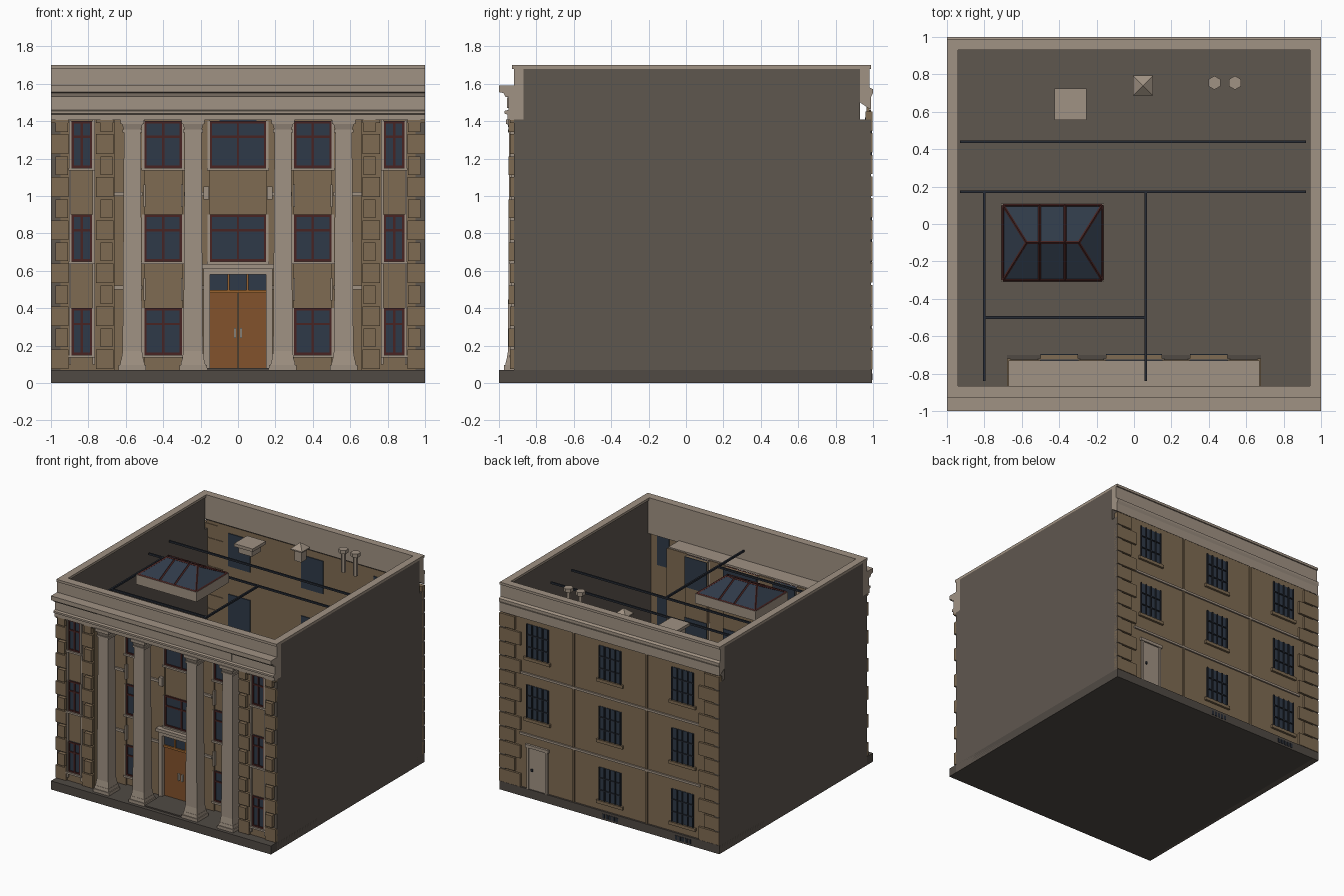
import bpy, bmesh, math
from mathutils import Vector

if "Cube" in bpy.data.objects:
    bpy.data.objects.remove(bpy.data.objects["Cube"])


def material(name, r, g, b):
    lin = [((c / 255 + 0.055) / 1.055) ** 2.4 for c in (r, g, b)] + [1]
    m = bpy.data.materials.new(name)
    m.use_nodes = True
    m.diffuse_color = lin
    m.node_tree.nodes["Principled BSDF"].inputs["Base Color"].default_value = lin
    return m


STONE = material("pale stone", 160, 146, 131)
TAN = material("tan masonry", 127, 107, 82)
GREY = material("grey side wall", 95, 87, 79)
PLINTH = material("dark plinth stone", 80, 74, 68)
GLASS = material("navy glass", 47, 58, 72)
MAROON = material("maroon frame", 72, 36, 34)
WOOD = material("brown door", 130, 82, 44)
AMBER = material("amber trim", 152, 98, 46)
METAL = material("dark metal", 38, 43, 52)
PALE = material("pale handle", 205, 195, 180)


def finish(name, bm, mat):
    bmesh.ops.recalc_face_normals(bm, faces=bm.faces)
    me = bpy.data.meshes.new(name)
    bm.to_mesh(me)
    bm.free()
    me.materials.append(mat)
    ob = bpy.data.objects.new(name, me)
    bpy.context.scene.collection.objects.link(ob)
    return ob


def boxes(name, mat, items):
    """One object from boxes given as (x0, x1, y0, y1, z0, z1)."""
    bm = bmesh.new()
    for x0, x1, y0, y1, z0, z1 in items:
        vs = bmesh.ops.create_cube(bm, size=1)["verts"]
        for v in vs:
            v.co = ((x0 + x1) / 2 + v.co.x * (x1 - x0),
                    (y0 + y1) / 2 + v.co.y * (y1 - y0),
                    (z0 + z1) / 2 + v.co.z * (z1 - z0))
    return finish(name, bm, mat)


def mirror(items):
    return items + [(-b, -a, *rest) for a, b, *rest in items]


def stack(name, mat, x, y, rings, sides):
    """Stacked frustums from (z0, z1, r0, r1); four sides give square plans."""
    bm = bmesh.new()
    for z0, z1, r0, r1 in rings:
        k = math.sqrt(2) if sides == 4 else 1
        vs = bmesh.ops.create_cone(bm, cap_ends=True, segments=sides, depth=z1 - z0,
                                   radius1=r0 * k, radius2=r1 * k)["verts"]
        turn = math.pi / 4 if sides == 4 else 0
        c, s = math.cos(turn), math.sin(turn)
        for v in vs:
            px, py, pz = v.co
            v.co = (x + px * c - py * s, y + px * s + py * c, pz + (z0 + z1) / 2)
    return finish(name, bm, mat)


def moulding(name, mat, profile, half):
    """Extrude a (y, z) profile along x."""
    bm = bmesh.new()
    f = bm.faces.new([bm.verts.new((-half, y, z)) for y, z in profile])
    ext = bmesh.ops.extrude_face_region(bm, geom=[f])["geom"]
    bmesh.ops.translate(bm, vec=(2 * half, 0, 0),
                        verts=[v for v in ext if isinstance(v, bmesh.types.BMVert)])
    return finish(name, bm, mat)


# Base, floor and side walls
boxes("plinth", PLINTH, [(-1, 1, -1, 0.995, 0, 0.07)])
boxes("entrance_step", PLINTH, [(-0.17, 0.17, -1, -0.9, 0.025, 0.05),
                                (-0.17, 0.17, -0.97, -0.74, 0.05, 0.08)])
boxes("interior_floor", GREY, [(-0.95, 0.95, -0.7, 0.96, 0.07, 0.075)]
      + mirror([(0.68, 0.95, -0.9, -0.7, 0.07, 0.075)]))
boxes("side_walls", GREY, mirror([(0.95, 1, -0.92, 0.99, 0, 1.41),
                                  (0.95, 1, -0.87, 0.93, 1.41, 1.68)]))
boxes("side_copings", STONE, mirror([(0.94, 1, -0.9, 0.96, 1.68, 1.7)]))

# Front entablature and back cornice
moulding("front_entablature", STONE, [
    (-0.865, 1.7), (-0.93, 1.7), (-0.93, 1.68), (-0.92, 1.68), (-0.92, 1.59), (-1, 1.59),
    (-1, 1.555), (-0.975, 1.55), (-0.965, 1.53), (-0.95, 1.53), (-0.95, 1.46), (-0.97, 1.455),
    (-0.97, 1.44), (-0.955, 1.435), (-0.955, 1.405), (-0.865, 1.405)], 1)
boxes("frieze_panel", STONE, [(-0.61, 0.61, -0.957, -0.94, 1.47, 1.527)])
moulding("back_cornice", STONE, [
    (0.93, 1.7), (0.99, 1.7), (0.99, 1.68), (0.98, 1.68), (0.98, 1.58), (1, 1.57),
    (1, 1.55), (0.99, 1.53), (0.99, 1.46), (0.93, 1.5)], 1)
boxes("portico_ceiling", STONE, [(-0.67, 0.67, -0.9, -0.73, 1.405, 1.42)])

# Front walls: wings, recess returns, recessed wall and window bays
boxes("front_wing_walls", TAN, mirror([(0.67, 0.96, -0.92, -0.9, 0.07, 1.41)]))
boxes("recess_returns", TAN, mirror([(0.66, 0.68, -0.92, -0.72, 0.07, 1.41)]))
boxes("recessed_wall", TAN, mirror([(0.5, 0.67, -0.74, -0.725, 0.07, 1.41),
                                    (0.15, 0.3, -0.74, -0.725, 0.07, 1.41)]))
boxes("window_bays", TAN, [(-0.15, 0.15, -0.725, -0.7, 0.07, 1.4)]
      + mirror([(0.3, 0.5, -0.725, -0.7, 0.07, 1.4)]))
boxes("front_string_courses", STONE, mirror(
    [(a, b, -0.755, -0.74, z, z + 0.02) for z in (0.5, 1.0)
     for a, b in ((0.51, 0.67), (0.16, 0.29))]))
boxes("centre_corbels", STONE, mirror([(0.155, 0.185, -0.765, -0.74, 0.98, 1.05)]))

# Front quoins: alternating long and short blocks
quoins = []
for i in range(6):
    z = 0.075 + i * 0.23
    for a, b in ((0.905, 1.0), (0.665, 0.76)):
        quoins.append((a, b, -0.942, -0.915, z, z + 0.105))
        if i < 6:
            quoins.append((a + 0.005, b - 0.025, -0.95, -0.915, z + 0.118, z + 0.215))
quoins += [(a, a + 0.095, -0.942, -0.915, 1.39, 1.41) for a in (0.665, 0.905)]
boxes("front_quoins", TAN, mirror(quoins))

# Front windows
glass, frames, surrounds = [], [], []


def window(x, w, y, back, z):
    """Glass set through the wall, with frame bars and a stone surround."""
    a, b, top, t = x - w / 2, x + w / 2, z + 0.25, 0.012
    f = (y - 0.012, y)
    glass.append((a, b, y - 0.005, back, z, top))
    for c in (a, x - t / 2, b - t):
        frames.append((c, c + t, *f, z, top))
    for c in (z, z + 0.16, top - t):
        frames.append((a, b, *f, c, c + t))
    for c in (a - 0.012, b):
        surrounds.append((c, c + 0.012, y - 0.02, y + 0.005, z - 0.01, top))
    surrounds.append((a - 0.015, b + 0.015, y - 0.025, y + 0.005, z - 0.015, z))


for z in (0.15, 0.65, 1.15):
    for s in (-1, 1):
        window(s * 0.4, 0.2, -0.725, -0.695, z)
        window(s * 0.835, 0.11, -0.92, -0.895, z)
    if z > 0.5:
        window(0, 0.3, -0.725, -0.695, z)
boxes("front_window_glass", GLASS, glass)
boxes("front_window_frames", MAROON, frames)
boxes("front_window_surrounds", STONE, surrounds)
boxes("panel_edges", STONE, mirror(
    [(a, a + 0.012, -0.75, -0.725, z, z + 0.12) for z in (0.44, 0.94) for a in (0.294, 0.494)]
    + [(a, a + 0.012, -0.935, -0.915, 0.1, 1.41) for a in (0.765, 0.892)]))

# Columns
for i, x in enumerate((-0.565, -0.24, 0.24, 0.565)):
    stack(f"column_{i + 1}", STONE, x, -0.9, [
        (0.07, 0.095, 0.073, 0.073), (0.095, 0.12, 0.066, 0.062), (0.12, 0.17, 0.06, 0.052),
        (0.17, 1.34, 0.052, 0.045), (1.34, 1.355, 0.053, 0.053),
        (1.355, 1.385, 0.046, 0.055), (1.385, 1.41, 0.062, 0.062)], 4)

# Front door
boxes("door_leaves", WOOD, [(-0.15, -0.002, -0.74, -0.695, 0.08, 0.48),
                            (0.002, 0.15, -0.74, -0.695, 0.08, 0.48)])
boxes("door_trim", AMBER, [(-0.15, 0.15, -0.75, -0.725, 0.48, 0.498)]
      + [(x - 0.005, x + 0.005, -0.75, -0.725, 0.498, 0.58) for x in (-0.05, 0.05)])
boxes("door_transom_glass", GLASS, [(-0.15, 0.15, -0.74, -0.695, 0.498, 0.58)])
boxes("door_handles", PALE, mirror([(0.01, 0.022, -0.755, -0.738, 0.24, 0.295)]))
boxes("door_surround", STONE, mirror([(0.15, 0.185, -0.77, -0.725, 0.07, 0.58)])
      + [(-0.185, 0.185, -0.77, -0.725, 0.58, 0.61), (-0.2, 0.2, -0.785, -0.725, 0.61, 0.635)])

# Back wall, quoins, ribs and string courses
boxes("back_wall", TAN, [(-0.96, 0.96, 0.965, 0.98, 0.06, 1.5)])
blocks = []
for i in range(12):
    z = 0.072 + i * 0.116
    blocks.append((0.86 if i % 2 else 0.81, 1, 0.96, 0.997, z, z + 0.104))
boxes("back_quoins", TAN, mirror(blocks))
boxes("back_ribs", TAN, mirror([(0.325, 0.34, 0.975, 0.99, 0.07, 1.46)]))
boxes("back_string_courses", STONE, [(-0.82, 0.82, 0.975, 0.992, z, z + 0.018)
                                     for z in (0.5, 1.0)])

# Back windows with bars, back door and vents
bglass, bars, sills = [], [], []
for x in (-0.66, 0, 0.66):
    for z in (0.15, 0.65, 1.15):
        if x > 0.5 and z < 0.5:
            continue
        bglass.append((x - 0.1, x + 0.1, 0.958, 0.984, z, z + 0.27))
        sills.append((x - 0.12, x + 0.12, 0.975, 0.998, z - 0.025, z))
        bars += [(x + d - 0.004, x + d + 0.004, 0.984, 0.994, z, z + 0.27)
                 for d in (-0.096, -0.048, 0, 0.048, 0.096)]
        bars += [(x - 0.1, x + 0.1, 0.984, 0.992, z + h, z + h + 0.008) for h in (0.08, 0.18)]
boxes("back_window_glass", GLASS, bglass)
boxes("back_window_bars", METAL, bars)
boxes("back_window_sills", TAN, sills)
boxes("back_door", STONE, [(0.58, 0.74, 0.975, 0.986, 0.07, 0.41)])
boxes("back_door_surround", STONE, [(0.565, 0.585, 0.975, 0.995, 0.07, 0.41),
                                    (0.735, 0.755, 0.975, 0.995, 0.07, 0.41),
                                    (0.555, 0.765, 0.975, 0.998, 0.41, 0.435)])
boxes("back_door_knob", METAL, [(0.7, 0.715, 0.98, 0.996, 0.22, 0.24)])
boxes("back_vents", METAL, [(x + d, x + d + 0.02, 0.99, 0.998, 0.015, 0.05)
                            for x in (-0.66, 0) for d in (-0.08, -0.05, -0.02, 0.01, 0.04)])

# Roof rods
r = 0.007
boxes("roof_rods", METAL,
      [(-0.93, 0.92, y - r, y + r, 1.5, 1.515) for y in (0.44, 0.173)]
      + [(x - r, x + r, -0.84, 0.17, 1.5, 1.515) for x in (-0.8, 0.063)]
      + [(-0.8, 0.06, -0.5 - r, -0.5 + r, 1.5, 1.515)])

# Hipped skylight
X0, X1, Y0, Y1, YM, ZE, ZR = -0.7, -0.17, -0.3, 0.1, -0.1, 1.58, 1.68
boxes("skylight_curb", STONE, [
    (X0 - 0.01, X0 + 0.01, Y0 - 0.01, Y1 + 0.01, 1.5, ZE), (X1 - 0.01, X1 + 0.01, Y0 - 0.01, Y1 + 0.01, 1.5, ZE),
    (X0, X1, Y0 - 0.01, Y0 + 0.01, 1.5, ZE), (X0, X1, Y1 - 0.01, Y1 + 0.01, 1.5, ZE)])
corners = [Vector((x, y, ZE)) for x, y in ((X0, Y0), (X1, Y0), (X1, Y1), (X0, Y1))]
ra, rb = Vector((-0.575, YM, ZR)), Vector((-0.295, YM, ZR))
bm = bmesh.new()
c = [bm.verts.new(p) for p in corners]
a, b = bm.verts.new(ra), bm.verts.new(rb)
for loop in ((c[0], c[1], b, a), (c[1], c[2], b), (c[2], c[3], a, b), (c[3], c[0], a)):
    bm.faces.new(loop)
finish("skylight_glass", bm, GLASS)
ribs = [(corners[i], corners[(i + 1) % 4]) for i in range(4)] + [(ra, rb)]
ribs += [(corners[0], ra), (corners[3], ra), (corners[1], rb), (corners[2], rb)]
ribs += [(Vector((x, y, ZE)), Vector((x, YM, ZR))) for x in (-0.505, -0.37) for y in (Y0, Y1)]
bm = bmesh.new()
for p, q in ribs:
    vs = bmesh.ops.create_cone(bm, cap_ends=True, segments=4, radius1=0.008, radius2=0.008,
                               depth=(q - p).length)["verts"]
    rot = (q - p).to_track_quat("Z", "Y")
    for v in vs:
        v.co = rot @ v.co + (p + q) / 2
finish("skylight_ribs", bm, MAROON)

# Roof vents and flues
stack("roof_hatch", STONE, -0.34, 0.64, [(1.5, 1.555, 0.06, 0.06), (1.555, 1.58, 0.085, 0.085)], 4)
stack("roof_vent", STONE, 0.048, 0.74, [(1.5, 1.59, 0.032, 0.032), (1.59, 1.6, 0.053, 0.053),
                                        (1.6, 1.645, 0.053, 0.001)], 4)
for i, x in enumerate((0.43, 0.54)):
    stack(f"flue_{i + 1}", STONE, x, 0.755, [(1.5, 1.66, 0.02, 0.02), (1.66, 1.69, 0.037, 0.037)], 6)
